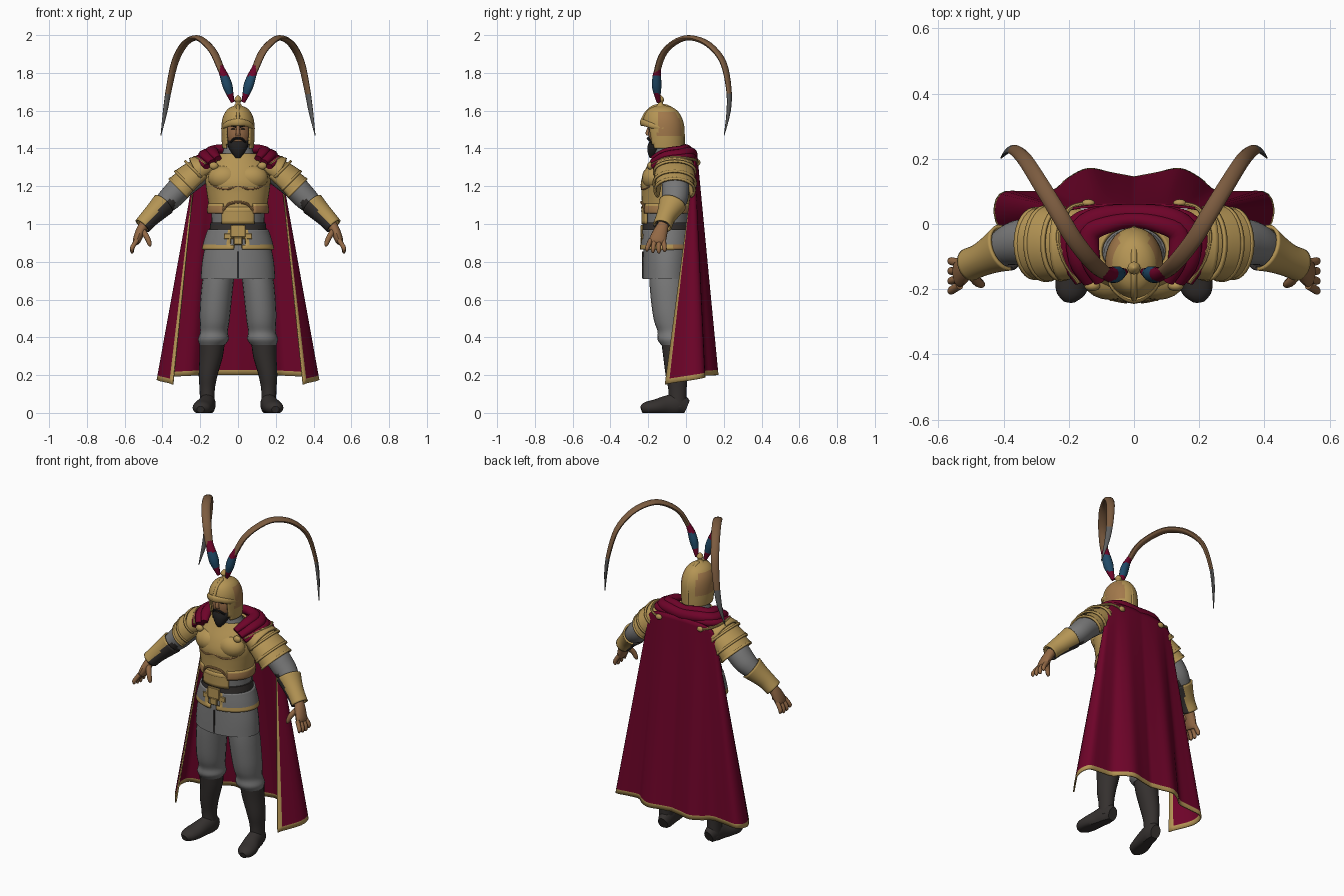
import bpy, bmesh, math
from mathutils import Vector

COLORS = {
    "gold": (0.46, 0.30, 0.09), "bronze": (0.36, 0.19, 0.07), "crimson": (0.155, 0.001, 0.022),
    "grey_cloth": (0.19, 0.19, 0.19), "dark_leather": (0.035, 0.03, 0.028), "skin": (0.29, 0.14, 0.06),
    "plume_brown": (0.20, 0.105, 0.05), "tassel_blue": (0.015, 0.07, 0.14),
    "plume_grey": (0.11, 0.11, 0.11), "beard_black": (0.015, 0.014, 0.014)}
MATS = {}
for key, c in COLORS.items():
    MATS[key] = bpy.data.materials.new(key)
    MATS[key].diffuse_color = (*c, 1)


def finish(name, bm, mats, rule=None, mirror=False, thick=0, angle=40):
    """Turn a bmesh into a shaded object with colours set by rule."""
    bmesh.ops.recalc_face_normals(bm, faces=bm.faces)
    bm.normal_update()
    for f in bm.faces:
        if rule:
            f.material_index = rule(f.calc_center_median(), f.normal)
    me = bpy.data.meshes.new(name)
    bm.to_mesh(me)
    bm.free()
    for m in mats.split():
        me.materials.append(MATS[m])
    ob = bpy.data.objects.new(name, me)
    bpy.context.collection.objects.link(ob)
    bpy.ops.object.select_all(action='DESELECT')
    ob.select_set(True)
    bpy.context.view_layer.objects.active = ob
    bpy.ops.object.shade_smooth_by_angle(angle=math.radians(angle))
    if thick:
        s = ob.modifiers.new("thickness", 'SOLIDIFY')
        s.thickness, s.offset = thick, 0
    if mirror:
        ob.modifiers.new("mirror", 'MIRROR').use_mirror_merge = False
    return ob


def spline(pts, k):
    """Catmull-Rom interpolation of tuples of any length."""
    p = [pts[0]] + list(pts) + [pts[-1]]
    out = []
    for i in range(1, len(p) - 2):
        for j in range(k):
            t = j / k
            out.append([0.5 * (2 * b + (c - a) * t + (2 * a - 5 * b + 4 * c - d) * t * t
                        + (3 * b - a - 3 * c + d) * t ** 3) for a, b, c, d in zip(*p[i - 1:i + 3])])
    return out + [list(pts[-1])]


def sweep(name, pts, mats, ref=(1, 0, 0), n=20, k=4, arc=None, flat=False, thick=0,
          rule=None, cut=None, mirror=False):
    """Skin elliptical sections (x, y, z, radius_a, radius_b) along a path."""
    bm = bmesh.new()
    ps = spline(pts, k)
    a0, a1 = [math.radians(a) for a in (arc or (0, 360))]
    rings = []
    for i, p in enumerate(ps):
        t = Vector(ps[min(i + 1, len(ps) - 1)][:3]) - Vector(ps[max(i - 1, 0)][:3])
        t = Vector((0, 0, 1)) if flat else t.normalized()
        r = Vector(ref)
        a = (r - t * r.dot(t)).normalized()
        b = t.cross(a)
        ring = []
        for j in range(n + 1 if arc else n):
            g = a0 + (a1 - a0) * j / n
            v = Vector(p[:3]) + a * p[3] * math.cos(g) + b * p[4] * math.sin(g)
            v.z = max(v.z, 0)
            ring.append(bm.verts.new(v))
        rings.append(ring)
    for r0, r1 in zip(rings, rings[1:]):
        for j in range(n):
            q = (j + 1) % len(r0)
            bm.faces.new((r0[j], r0[q], r1[q], r1[j]))
    if not arc and not thick:
        bm.faces.new(rings[0])
        bm.faces.new(rings[-1])
    if cut:
        bmesh.ops.delete(bm, geom=[f for f in bm.faces if cut(f.calc_center_median())], context='FACES')
    return finish(name, bm, mats, rule, mirror, thick)


def ball(name, loc, scale, mat, mirror=False):
    bm = bmesh.new()
    bmesh.ops.create_uvsphere(bm, u_segments=20, v_segments=12, radius=1)
    for v in bm.verts:
        v.co = Vector([l + s * c for l, s, c in zip(loc, scale, v.co)])
    finish(name, bm, mat, mirror=mirror)


def box(name, loc, size, mat, mirror=False):
    bm = bmesh.new()
    bmesh.ops.create_cube(bm, size=1)
    for v in bm.verts:
        v.co = Vector([l + s * c for l, s, c in zip(loc, size, v.co)])
    bmesh.ops.bevel(bm, geom=bm.edges[:], offset=min(size) * 0.25, segments=1, affect='EDGES')
    finish(name, bm, mat, mirror=mirror, angle=30)


def both(half):
    """Extend a path ending on the centre plane to its mirrored side."""
    return half + [(-p[0],) + tuple(p[1:]) for p in half[-2::-1]]


# Boots and trousers
sweep("boot_shaft", [(.162, -.045, .03, .04, .045), (.163, -.045, .12, .04, .048), (.158, -.05, .2, .05, .058),
      (.142, -.055, .3, .062, .066), (.137, -.06, .385, .068, .072)], "dark_leather", flat=True, mirror=True)
sweep("boot_foot", [(.155, .002, .03, .03, .04), (.16, -.04, .045, .042, .06), (.17, -.1, .04, .046, .052),
      (.185, -.16, .03, .052, .042), (.195, -.21, .025, .045, .033), (.198, -.236, .018, .02, .018)],
      "dark_leather", mirror=True)
sweep("trouser_leg", [(.136, -.062, .36, .067, .07), (.13, -.068, .39, .081, .083), (.127, -.072, .43, .073, .078),
      (.124, -.08, .48, .078, .087), (.12, -.088, .55, .082, .092), (.108, -.095, .68, .084, .098),
      (.09, -.1, .8, .08, .095)], "grey_cloth", flat=True, mirror=True)

# Tunic, belt and hip armour
sweep("tunic_skirt", [(0, -.1, .71, .197, .13), (0, -.1, .8, .19, .128), (0, -.1, .9, .17, .124),
      (0, -.1, 1.0, .14, .115)], "grey_cloth", n=40, flat=True)
box("tunic_slit", (0, -.229, .785), (.005, .008, .14), "dark_leather")
sweep("hip_armour", [(0, -.1, .865, .186, .139), (0, -.1, .92, .172, .135), (0, -.1, .97, .155, .13)],
      "grey_cloth gold bronze", n=56, flat=True, thick=.012, cut=lambda c: abs(c.x) < .03 and c.y < -.1,
      rule=lambda c, n: (2 if c.y > -.07 else 1) if c.z < .892 else int(abs(c.x) < .05 and c.y < -.1))
sweep("belt", [(0, -.1, .96, .152, .133), (0, -.1, 1.008, .146, .13)], "dark_leather", n=40, k=1, flat=True)
box("buckle", (0, -.234, .962), (.08, .014, .066), "gold")
box("buckle_wing", (.05, -.231, .935), (.05, .01, .03), "gold", mirror=True)
box("buckle_drop", (0, -.236, .91), (.045, .012, .04), "gold")

# Torso and cuirass
sweep("torso", [(0, -.1, .98, .138, .118), (0, -.1, 1.08, .143, .12), (0, -.1, 1.2, .155, .115),
      (0, -.09, 1.3, .15, .1), (0, -.085, 1.36, .09, .07)], "grey_cloth", n=32, flat=True)
sweep("belly_plate", [(0, -.1, 1.0, .15, .13), (0, -.1, 1.09, .154, .131)], "gold", n=14,
      arc=(236, 304), flat=True, thick=.012)
sweep("cuirass", [(0, -.1, 1.065, .154, .132), (0, -.1, 1.1, .15, .128), (0, -.104, 1.17, .16, .126),
      (0, -.106, 1.22, .166, .127), (0, -.096, 1.28, .164, .117), (0, -.085, 1.34, .13, .095),
      (0, -.085, 1.37, .1, .08)], "gold", n=40, flat=True, thick=.012)
ball("chest_muscle", (.072, -.165, 1.245), (.088, .068, .068), "gold", mirror=True)
sweep("chest_groove", both([(.15, -.155, 1.25, .004, .004), (.125, -.192, 1.2, .006, .006),
      (.06, -.228, 1.185, .006, .006), (0, -.234, 1.2, .006, .006)]), "bronze", ref=(0, 0, 1), n=8)
sweep("waist_rim", [(0, -.1, 1.055, .158, .136), (0, -.1, 1.08, .16, .138), (0, -.1, 1.108, .155, .133)],
      "bronze gold", n=48, k=2, flat=True, thick=.008, cut=lambda c: abs(c.x) < .075 and c.y < -.1,
      rule=lambda c, n: int(c.z > 1.095))
sweep("belly_arch", both([(.08, -.218, 1.07, .006, .006), (.05, -.229, 1.105, .007, .007),
      (0, -.236, 1.115, .007, .007)]), "bronze", ref=(0, 0, 1), n=8)
sweep("collar", [(0, -.09, 1.33, .11, .085), (0, -.095, 1.375, .084, .075), (0, -.1, 1.425, .068, .062)],
      "grey_cloth", n=28, flat=True)

# Shoulder plates
for i, pts in enumerate([
        [(.11, -.065, 1.315, .088, .05), (.17, -.06, 1.3, .1, .064), (.225, -.06, 1.275, .108, .076)],
        [(.19, -.06, 1.28, .095, .07), (.235, -.06, 1.245, .104, .08), (.27, -.06, 1.215, .11, .086)],
        [(.235, -.06, 1.24, .09, .07), (.275, -.06, 1.205, .098, .078), (.302, -.06, 1.178, .104, .083)]]):
    sweep(f"shoulder_plate_{i + 1}", pts, "gold", ref=(0, 1, 0), arc=(-35, 215), thick=.012, mirror=True)
    x, y, z, a, b = pts[-1]
    sweep(f"shoulder_rim_{i + 1}", [(x - .006, y, z + .006, a + .003, b + .003), (x + .003, y, z - .003, a + .003, b + .003)],
          "gold", ref=(0, 1, 0), k=1, arc=(-35, 215), thick=.01, mirror=True)

# Arms, bracers and hands
UNDER = Vector((-.62, -.42, -.66))
sweep("sleeve", [(.17, -.055, 1.29, .07, .06), (.29, -.055, 1.205, .072, .066), (.35, -.057, 1.145, .07, .064),
      (.385, -.066, 1.112, .062, .058), (.41, -.078, 1.09, .054, .05), (.46, -.104, 1.04, .041, .04),
      (.495, -.12, 1.0, .033, .032)], "grey_cloth dark_leather", ref=(0, 1, 0), n=28, mirror=True,
      rule=lambda c, n: int(n.dot(UNDER) > .45 and c.x > .335 and c.z < 1.13))
sweep("bracer", [(.395, -.072, 1.105, .07, .06), (.43, -.09, 1.07, .056, .052), (.47, -.11, 1.03, .046, .045),
      (.506, -.125, .99, .046, .042)], "gold dark_leather", ref=(0, 1, 0), n=32, thick=.01, mirror=True,
      rule=lambda c, n: int(n.dot(UNDER) > .5))
sweep("palm", [(.497, -.12, .998, .029, .027), (.517, -.135, .96, .038, .026), (.535, -.15, .915, .044, .022),
      (.54, -.154, .897, .038, .015)], "skin", ref=(0, 1, 0), n=14, mirror=True)
for i in range(4):
    y = -.119 - .023 * i
    tip = .842 + .008 * abs(i - 1.3)
    sweep(f"finger_{i + 1}", [(.535, y, .915, .013, .013), (.557, y - .006 * i + .004, .88, .0125, .0125),
          (.561, y - .008 * i + .006, tip + .012, .011, .011), (.558, y - .008 * i + .006, tip, .005, .005)],
          "skin", ref=(0, 1, 0), n=10, k=3, mirror=True)
sweep("thumb", [(.505, -.145, .965, .016, .016), (.482, -.175, .93, .015, .015), (.468, -.185, .895, .012, .012),
      (.466, -.186, .882, .005, .005)], "skin", ref=(0, 1, 0), n=10, k=3, mirror=True)

# Head and face
ball("face", (0, -.122, 1.475), (.07, .078, .1), "skin")
sweep("nose", [(0, -.192, 1.52, .008, .008), (0, -.202, 1.485, .011, .012), (0, -.2, 1.468, .014, .01)],
      "skin", n=10, flat=True)
ball("eye", (.027, -.192, 1.503), (.012, .006, .004), "beard_black", mirror=True)
sweep("eyebrow", [(.01, -.2, 1.513, .004, .004), (.03, -.196, 1.52, .004, .004), (.05, -.18, 1.518, .003, .003)],
      "beard_black", ref=(0, 0, 1), n=8, mirror=True)
sweep("beard", [(0, -.182, 1.35, .012, .01), (0, -.174, 1.375, .033, .028), (0, -.162, 1.405, .05, .042),
      (0, -.154, 1.425, .056, .045), (0, -.148, 1.442, .058, .042)], "beard_black", flat=True)
sweep("moustache", both([(.04, -.182, 1.432, .005, .005), (.022, -.198, 1.45, .007, .007),
      (0, -.202, 1.454, .006, .006)]), "beard_black", ref=(0, 0, 1), n=8)

# Helmet with brow, crest and finial
sweep("helmet", [(0, -.11, 1.4, .078, .094), (0, -.113, 1.45, .082, .098), (0, -.12, 1.52, .083, .104),
      (0, -.124, 1.57, .073, .093), (0, -.127, 1.607, .048, .064), (0, -.13, 1.627, .004, .004)],
      "gold bronze", n=48, flat=True, thick=.01, cut=lambda c: abs(c.x) < .06 and c.y < -.145 and c.z < 1.525,
      rule=lambda c, n: int(1.46 < c.z < 1.59 and abs(n.x) > .6 and c.y > -.15))
sweep("helmet_brow", both([(.084, -.12, 1.505, .01, .005), (.07, -.185, 1.522, .015, .008),
      (.035, -.222, 1.535, .017, .009), (0, -.234, 1.538, .02, .01)]), "gold", ref=(0, 0, 1), n=12)
sweep("helmet_crest", [(0, -.238, 1.535, .008, .008), (0, -.21, 1.588, .01, .01), (0, -.165, 1.622, .01, .01),
      (0, -.1, 1.622, .01, .01), (0, -.045, 1.58, .01, .01), (0, -.018, 1.52, .01, .009),
      (0, -.015, 1.41, .01, .009)], "gold", n=10)
sweep("helmet_finial", [(0, -.135, 1.62, .028, .028), (0, -.135, 1.64, .012, .012), (0, -.135, 1.657, .02, .02),
      (0, -.135, 1.675, .01, .01), (0, -.135, 1.682, .002, .002)], "gold", n=12, flat=True)

# Long curved plumes with bound tassels
WIDE = (.77, -.64, 0)
sweep("plume", [(.03, -.148, 1.66, .006, .006), (.06, -.155, 1.75, .016, .012), (.09, -.15, 1.82, .022, .014),
      (.13, -.115, 1.91, .025, .014), (.185, -.045, 1.97, .026, .014), (.23, .03, 1.985, .026, .014),
      (.285, .12, 1.95, .025, .014), (.333, .195, 1.86, .023, .013), (.365, .226, 1.72, .019, .011),
      (.385, .226, 1.6, .014, .009), (.408, .202, 1.47, .002, .002)], "plume_brown plume_grey", ref=WIDE, n=12,
      mirror=True, rule=lambda c, n: int(c.z < 1.69 and c.x > .2))
sweep("tassel", [(.028, -.146, 1.645, .01, .01), (.043, -.152, 1.69, .02, .018), (.055, -.155, 1.73, .028, .024),
      (.07, -.155, 1.775, .026, .022), (.08, -.153, 1.8, .023, .018), (.095, -.147, 1.835, .02, .013)],
      "crimson tassel_blue", ref=WIDE, n=12, mirror=True, rule=lambda c, n: int(1.69 < c.z < 1.785))

# Cape: a draped sheet blended from shoulder line to wavy hem, with gold edging
TOP = spline([(0, .055), (.05, .057), (.1, .056), (.14, .053), (.17, .05), (.2, .045), (.215, .042),
              (.225, .04), (.23, .038)], 4)
HEM = spline([(0, .142), (.07, .155), (.14, .168), (.2, .14), (.25, .1), (.33, .097), (.41, .09),
              (.422, .01), (.345, -.11)], 4)
bm, ROWS, rows = bmesh.new(), 44, []
M = len(TOP) - 1
for r in range(ROWS + 1):
    t = r / ROWS
    row = []
    for j in range(-M, M + 1):
        a, b, u = TOP[abs(j)], HEM[abs(j)], abs(j) / M
        x = a[0] + (b[0] - a[0]) * t
        row.append(bm.verts.new((math.copysign(x, j), a[1] + (b[1] - a[1]) * t,
                                 1.36 - .1 * u ** 3 * (1 - t) - t * (1.16 + .05 * u ** 4))))
    rows.append(row)
for r in range(ROWS):
    for j in range(2 * M):
        f = bm.faces.new((rows[r][j], rows[r][j + 1], rows[r + 1][j + 1], rows[r + 1][j]))
        f.tag = r == ROWS - 1 or j in (0, 2 * M - 1)
edge = {tuple(round(v, 5) for v in f.calc_center_median()) for f in bm.faces if f.tag}
finish("cape", bm, "crimson gold", thick=.008, angle=60,
       rule=lambda c, n: int(tuple(round(v, 5) for v in c) in edge))

# Draped cowl folds over the shoulders and behind the neck
for i, (dx, dy, dz, s) in enumerate([(0, 0, 0, 1), (-.03, -.02, .022, .8), (.03, .004, -.022, .8)]):
    sweep(f"cowl_fold_{i + 1}", both([(.135 + dx, -.175, 1.325 + dz, .018 * s, .024 * s),
          (.163 + dx, -.11, 1.36 + dz, .024 * s, .038 * s), (.165 + dx, -.03, 1.37 + dz, .028 * s, .04 * s),
          (.11 + dx, .018 + dy, 1.375 + dz, .032 * s, .034 * s), (0, .032 + dy, 1.365 + dz, .034 * s, .03 * s)]),
          "crimson", ref=(0, 0, 1), n=14)
sweep("cowl_edging", [(.17, -.18, 1.318, .006, .006), (.216, -.11, 1.348, .007, .007),
      (.232, -.03, 1.352, .007, .007), (.2, .045, 1.34, .007, .007), (.15, .062, 1.325, .007, .007)],
      "gold", ref=(0, 0, 1), n=8, mirror=True)
ball("front_clasp", (.128, -.19, 1.308), (.024, .016, .02), "gold", mirror=True)
ball("rear_clasp", (.14, .064, 1.325), (.02, .012, .016), "gold", mirror=True)
